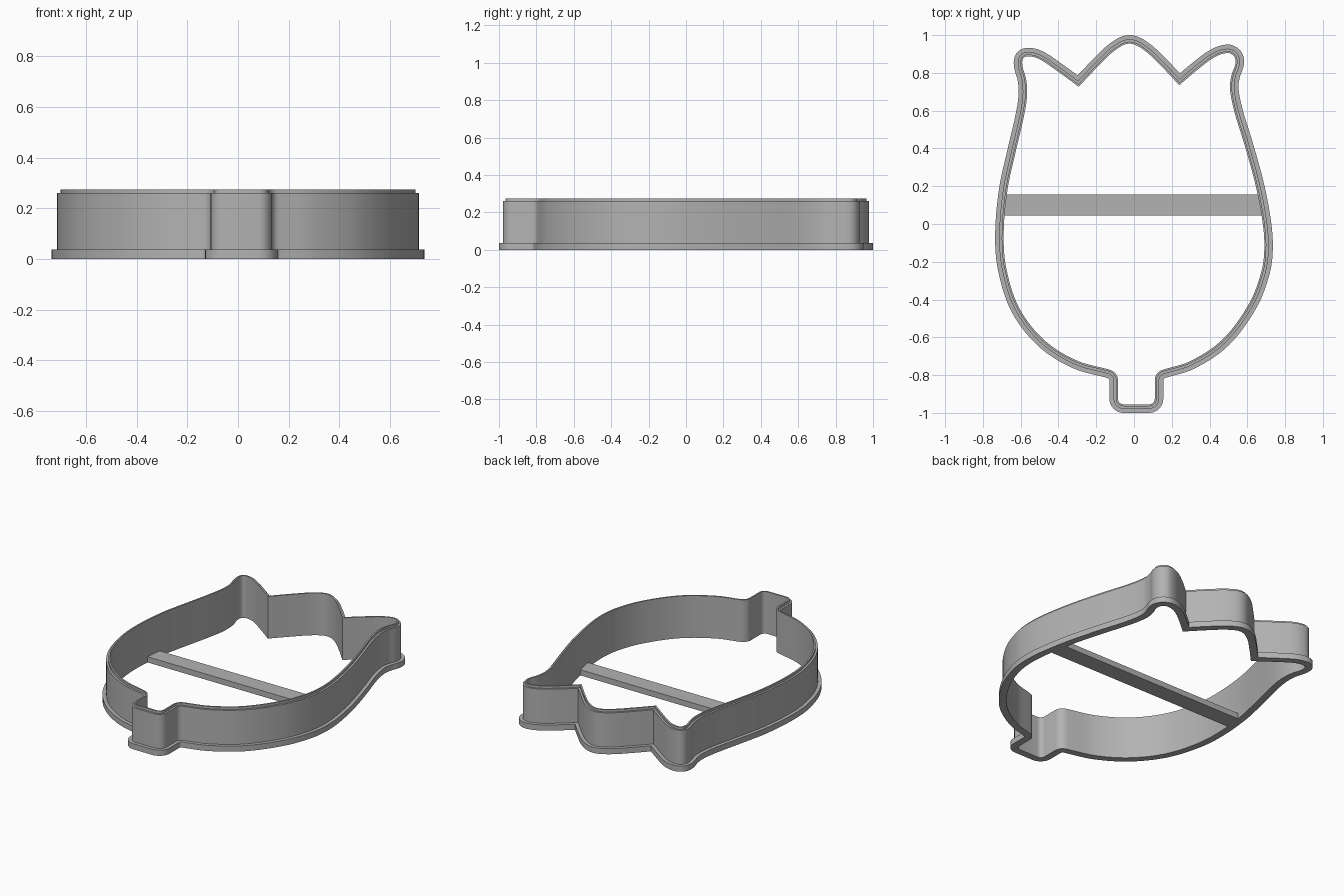
import bpy, bmesh
from mathutils import Vector
from mathutils.geometry import interpolate_bezier

cube = bpy.data.objects.get("Cube")
if cube:
    bpy.data.objects.remove(cube, do_unlink=True)

grey = bpy.data.materials.new("plain grey")
grey.use_nodes = True
grey.diffuse_color = (0.45, 0.45, 0.45, 1)
grey.node_tree.nodes["Principled BSDF"].inputs["Base Color"].default_value = grey.diffuse_color

FLANGE_H, WALL_H, TOP_H = 0.037, 0.26, 0.275


def spline(points, steps=8):
    """Smooth curve through the points."""
    p = [Vector(q) for q in points]
    last = len(p) - 1
    tan = [(p[min(i + 1, last)] - p[max(i - 1, 0)]).normalized() for i in range(last + 1)]
    out = []
    for i in range(last):
        reach = (p[i + 1] - p[i]).length / 3
        out += interpolate_bezier(p[i], p[i] + tan[i] * reach,
                                  p[i + 1] - tan[i + 1] * reach, p[i + 1], steps)
    return out


def fillet(start, corner, end, steps=7):
    """Rounded corner between two points."""
    a, c, b = Vector(start), Vector(corner), Vector(end)
    return interpolate_bezier(a, a.lerp(c, 0.55), b.lerp(c, 0.55), b, steps)


def offset(path, distance):
    """Closed outline moved outwards with mitred corners."""
    out = []
    for i, p in enumerate(path):
        d1 = (p - path[i - 1]).normalized()
        d2 = (path[(i + 1) % len(path)] - p).normalized()
        n1, n2 = Vector((d1.y, -d1.x)), Vector((d2.y, -d2.x))
        out.append(p + (n1 + n2) * (distance / (1 + n1.dot(n2))))
    return out


def finish(name, bm):
    bmesh.ops.recalc_face_normals(bm, faces=bm.faces)
    mesh = bpy.data.meshes.new(name)
    bm.to_mesh(mesh)
    bm.free()
    mesh.materials.append(grey)
    obj = bpy.data.objects.new(name, mesh)
    bpy.context.collection.objects.link(obj)
    bpy.ops.object.select_all(action="DESELECT")
    obj.select_set(True)
    bpy.context.view_layer.objects.active = obj
    bpy.ops.object.shade_smooth_by_angle(angle=0.5)
    return obj


# Inner outline of the tulip, counter-clockwise from the stem
left, right, foot = -0.085, 0.11, -0.955
parts = [
    fillet((left, foot + 0.03), (left, foot), (left + 0.03, foot)),
    fillet((right - 0.03, foot), (right, foot), (right, foot + 0.03)),
    fillet((right, -0.825), (right, -0.778), (0.158, -0.77)),
    # right side and right petal
    spline([(0.158, -0.77), (0.3, -0.725), (0.47, -0.61), (0.61, -0.42), (0.675, -0.25),
            (0.69, -0.13), (0.682, 0), (0.645, 0.2), (0.585, 0.42), (0.53, 0.6),
            (0.508, 0.72), (0.517, 0.79), (0.537, 0.85), (0.53, 0.887), (0.497, 0.905),
            (0.43, 0.885), (0.34, 0.82), (0.24, 0.735)]),
    # middle petal
    spline([(0.24, 0.735), (0.14, 0.84), (0.05, 0.923), (-0.024, 0.955),
            (-0.1, 0.92), (-0.19, 0.835), (-0.293, 0.727)]),
    # left petal and left side
    spline([(-0.293, 0.727), (-0.4, 0.805), (-0.5, 0.872), (-0.56, 0.888),
            (-0.587, 0.875), (-0.59, 0.835), (-0.57, 0.76), (-0.567, 0.67), (-0.585, 0.56),
            (-0.627, 0.38), (-0.67, 0.18), (-0.69, -0.05), (-0.677, -0.23),
            (-0.61, -0.44), (-0.48, -0.61), (-0.31, -0.72), (-0.135, -0.77)]),
    fillet((-0.135, -0.77), (left, -0.778), (left, -0.825)),
]
outline = []
for p in (q.to_2d() for part in parts for q in part):
    if not outline or (p - outline[-1]).length > 0.0005:
        outline.append(p)

# Stepped section swept round the outline: base flange, wall, cutting edge
section = [(0, 0), (0.045, 0), (0.045, FLANGE_H), (0.023, FLANGE_H),
           (0.023, WALL_H), (0.01, WALL_H), (0.01, TOP_H), (0, TOP_H)]
bm = bmesh.new()
rings = [[bm.verts.new((p.x, p.y, z)) for p in offset(outline, d)] for d, z in section]
for k, ring in enumerate(rings):
    above = rings[(k + 1) % len(rings)]
    for i in range(len(ring)):
        j = (i + 1) % len(ring)
        bm.faces.new((ring[i], ring[j], above[j], above[i]))
finish("cutter_wall", bm)

# Flat brace across the middle, ends sunk in the wall
bm = bmesh.new()
bmesh.ops.create_cube(bm, size=1)
x0, x1, y0, y1 = -0.695, 0.675, 0.045, 0.155
for v in bm.verts:
    v.co = (x1 if v.co.x > 0 else x0, y1 if v.co.y > 0 else y0, FLANGE_H if v.co.z > 0 else 0)
finish("cross_brace", bm)
